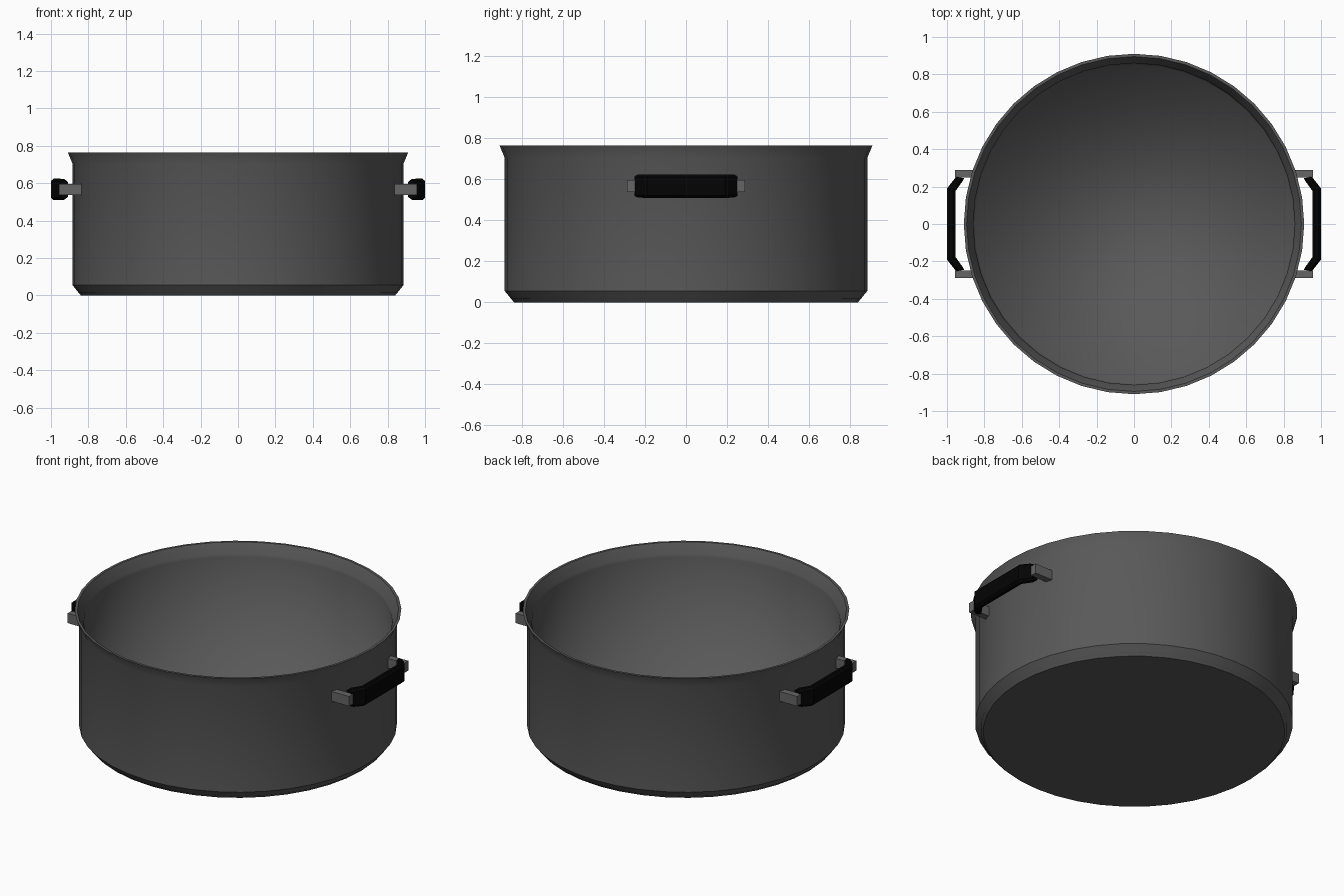
import bpy, bmesh, math

if "Cube" in bpy.data.objects:
    bpy.data.objects.remove(bpy.data.objects["Cube"])

def material(name, rgb):
    m = bpy.data.materials.new(name)
    m.diffuse_color = (*rgb, 1)
    m.use_nodes = True
    m.node_tree.nodes["Principled BSDF"].inputs["Base Color"].default_value = m.diffuse_color
    return m

POT = material("dark grey metal", (0.10, 0.10, 0.10))
STEEL = material("bracket grey", (0.13, 0.13, 0.13))
BLACK = material("black grip", (0.001, 0.001, 0.001))

def finish(name, bm, mat):
    bmesh.ops.recalc_face_normals(bm, faces=bm.faces)
    me = bpy.data.meshes.new(name)
    bm.to_mesh(me)
    bm.free()
    me.materials.append(mat)
    ob = bpy.data.objects.new(name, me)
    bpy.context.collection.objects.link(ob)
    return ob

# pot: lathed wall from outer base, over the flared rim, to inner floor
N = 40
profile = [(0.84, 0), (0.885, 0.055), (0.885, 0.705), (0.91, 0.765),
           (0.895, 0.765), (0.865, 0.705), (0.86, 0.69), (0.855, 0.015)]
SHARP_RINGS = (0, 1, 3, 4)   # the inside runs smoothly into the floor
bm = bmesh.new()
rings = [[bm.verts.new((r * math.cos(2 * math.pi * i / N),
                        r * math.sin(2 * math.pi * i / N), z))
          for i in range(N)] for r, z in profile]
for a, b in zip(rings, rings[1:]):
    for i in range(N):
        j = (i + 1) % N
        bm.faces.new((a[i], a[j], b[j], b[i]))
bm.faces.new(rings[0][::-1])
bm.faces.new(rings[-1])
for f in bm.faces:
    f.smooth = True
for k in SHARP_RINGS:
    for i in range(N):
        bm.edges.get((rings[k][i], rings[k][(i + 1) % N])).smooth = False
finish("pot_body", bm, POT)

def handle(side, label):
    # two metal brackets sticking out of the wall
    for s in (-1, 1):
        bm = bmesh.new()
        bmesh.ops.create_cube(bm, size=1)
        for v in bm.verts:
            v.co.x = side * (0.897 + v.co.x * 0.12)
            v.co.y = s * 0.268 + v.co.y * 0.04
            v.co.z = 0.567 + v.co.z * 0.06
        finish(f"{label}_bracket_{'back' if s > 0 else 'front'}", bm, STEEL)
    # black grip: chamfered section swept along a bent path, slimmer at the tips
    outer = [(0.95, -0.252), (0.965, -0.235), (1.0, -0.19)]
    inner = [(0.908, -0.245), (0.916, -0.23), (0.955, -0.175)]
    outer += [(x, -y) for x, y in reversed(outer)]
    inner += [(x, -y) for x, y in reversed(inner)]
    scale = [0.85, 0.98, 1, 1, 0.98, 0.85]
    section = [(0, 0.045), (0.3, 0.0575), (0.7, 0.0575), (1, 0.045),
               (1, -0.045), (0.7, -0.0575), (0.3, -0.0575), (0, -0.045)]
    bm = bmesh.new()
    loops = [[bm.verts.new((side * (i[0] + (o[0] - i[0]) * t),
                            i[1] + (o[1] - i[1]) * t, 0.567 + h * s))
              for t, h in section] for o, i, s in zip(outer, inner, scale)]
    for a, b in zip(loops, loops[1:]):
        for k in range(8):
            m = (k + 1) % 8
            bm.faces.new((a[k], a[m], b[m], b[k]))
    bm.faces.new(loops[0])
    bm.faces.new(loops[-1])
    finish(f"{label}_grip", bm, BLACK)

handle(1, "right")
handle(-1, "left")
